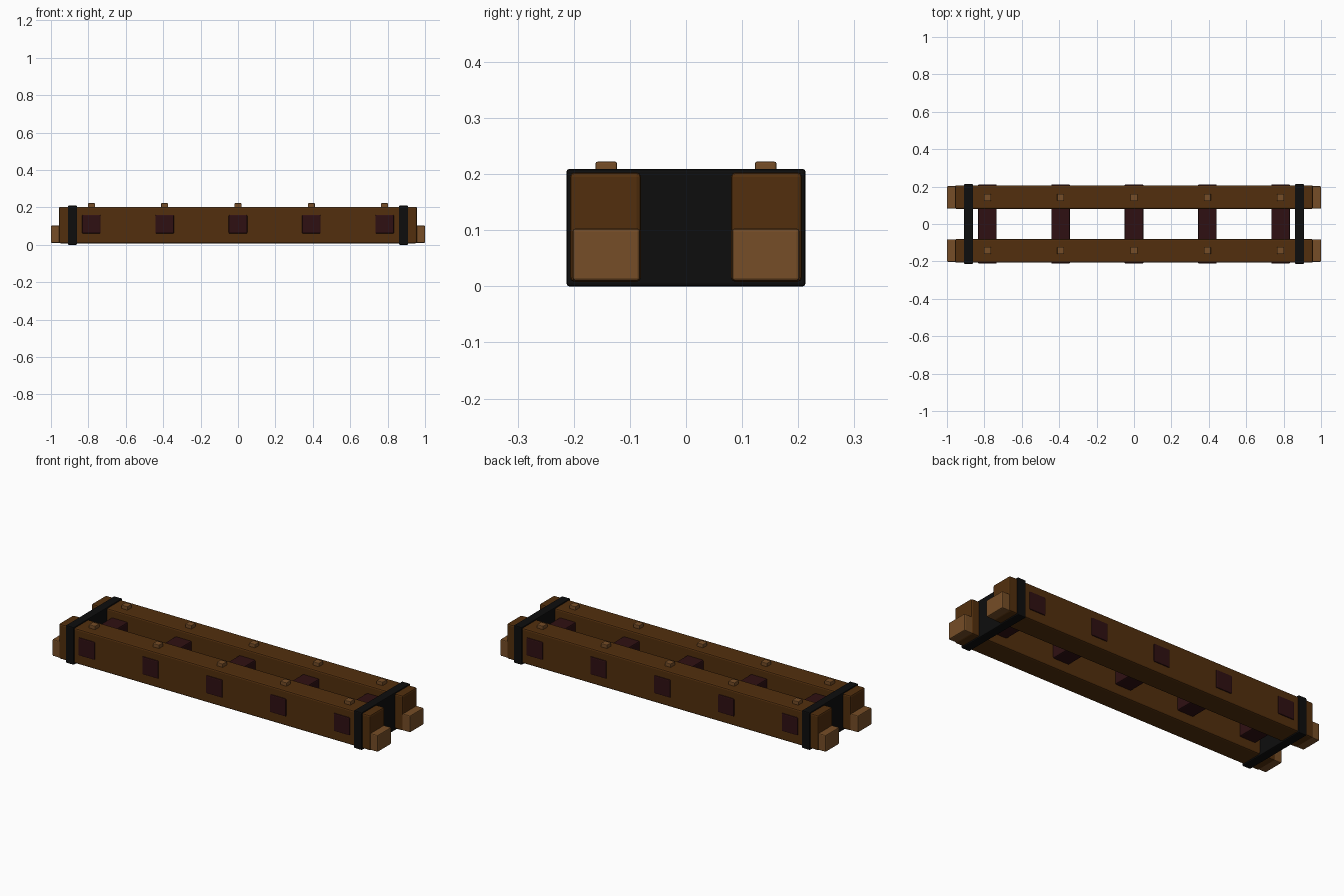
import bpy

cube = bpy.data.objects.get("Cube")
if cube:
    bpy.data.objects.remove(cube)


def material(name, rgb):
    mat = bpy.data.materials.new(name)
    mat.use_nodes = True
    mat.diffuse_color = (*rgb, 1)
    mat.node_tree.nodes["Principled BSDF"].inputs["Base Color"].default_value = (*rgb, 1)
    return mat


brown = material("brown wood", (0.085, 0.028, 0.004))
light = material("light wood", (0.18, 0.075, 0.02))
red = material("dark red wood", (0.028, 0.005, 0.006))
black = material("black iron", (0.004, 0.004, 0.004))


def box(name, low, high, mat, bevel):
    """Bevelled box between two corners."""
    bpy.ops.mesh.primitive_cube_add(size=1)
    ob = bpy.context.object
    ob.name = name
    for v in ob.data.vertices:
        v.co = [high[i] if v.co[i] > 0 else low[i] for i in range(3)]
    ob.data.materials.append(mat)
    mod = ob.modifiers.new("soft edges", "BEVEL")
    mod.width = bevel
    mod.segments = 2
    return ob


def span(center, half):
    return sorted((center - half, center + half))


rung_positions = [i * 0.392 for i in range(-2, 3)]

for side, label in ((-1, "front"), (1, "back")):
    # Long rail
    y0, y1 = sorted((side * 0.08, side * 0.207))
    box(f"{label}_rail", (-0.957, y0, 0.008), (0.957, y1, 0.203), brown, 0.008)

    # Stub tenons at the rail ends
    y0, y1 = sorted((side * 0.082, side * 0.202))
    for end, end_label in ((-1, "right"), (1, "left")):
        x0, x1 = sorted((end * 0.9, end * 1.0))
        box(f"{label}_{end_label}_tenon", (x0, y0, 0.01), (x1, y1, 0.103), light, 0.005)

    # Pegs on top of the rail, above each rung
    for n, x in enumerate(rung_positions):
        x0, x1 = span(x, 0.019)
        y0, y1 = span(side * 0.142, 0.019)
        box(f"{label}_peg_{n + 1}", (x0, y0, 0.17), (x1, y1, 0.222), light, 0.003)

# Rungs passing through both rails
for n, x in enumerate(rung_positions):
    x0, x1 = span(x, 0.05)
    box(f"rung_{n + 1}", (x0, -0.212, 0.06), (x1, 0.212, 0.16), red, 0.006)

# Iron end plates clasping the rails
for end, label in ((-1, "right"), (1, "left")):
    x0, x1 = span(end * 0.885, 0.025)
    box(f"{label}_end_band", (x0, -0.213, 0), (x1, 0.213, 0.209), black, 0.005)
